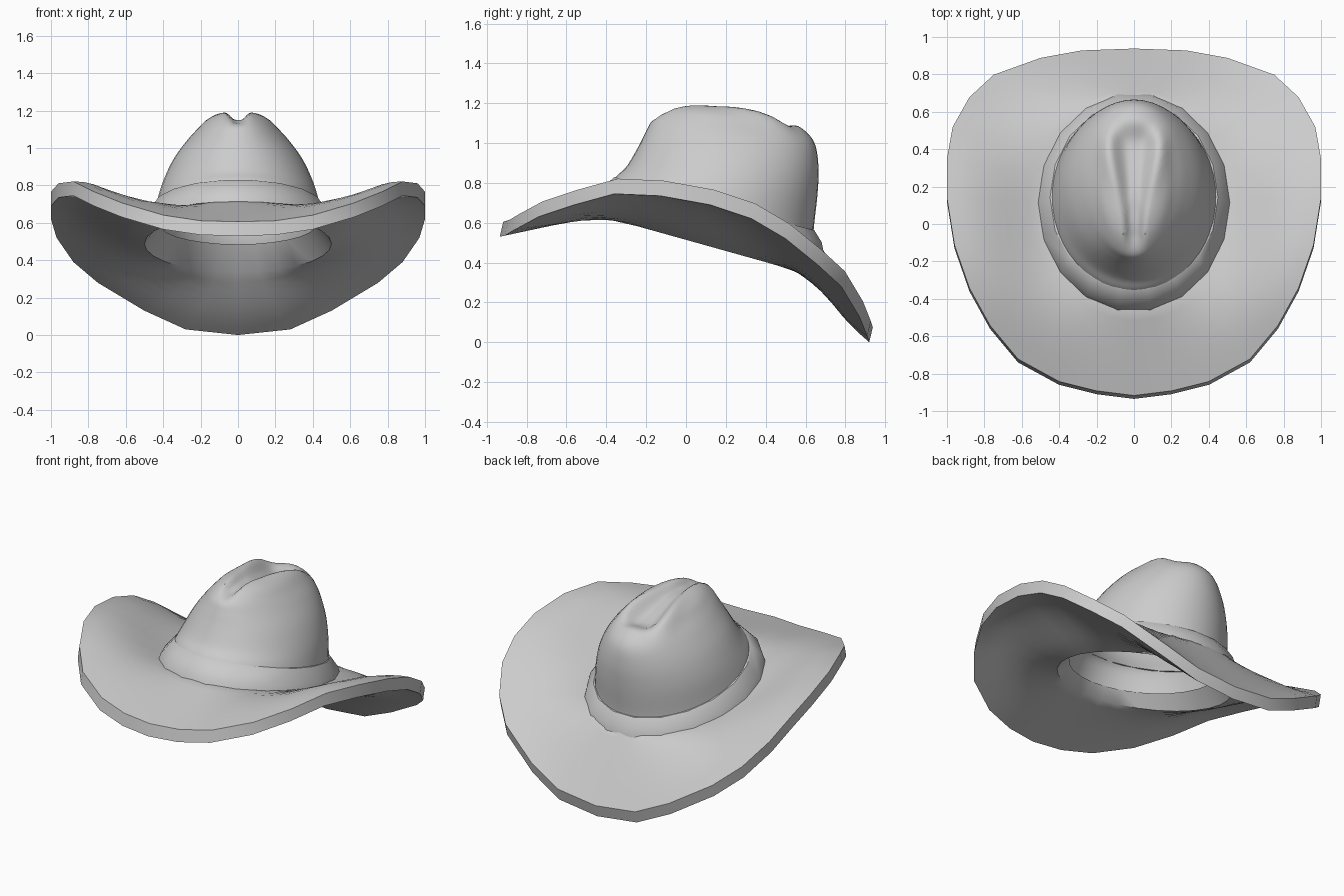
import bpy, bmesh, math
from mathutils import Vector

if "Cube" in bpy.data.objects:
    bpy.data.objects.remove(bpy.data.objects["Cube"], do_unlink=True)

felt = bpy.data.materials.new("grey felt")
felt.use_nodes = True
felt.diffuse_color = (0.6, 0.6, 0.6, 1)
felt.node_tree.nodes["Principled BSDF"].inputs["Base Color"].default_value = (0.6, 0.6, 0.6, 1)


def loft(name, rings, cap=False, wrap=False, sharp=40):
    """Skin a list of closed rings into one object."""
    bm = bmesh.new()
    loops = [[bm.verts.new(p) for p in ring] for ring in rings]
    pairs = list(zip(loops, loops[1:]))
    if wrap:
        pairs.append((loops[-1], loops[0]))
    for a, b in pairs:
        for i in range(len(a)):
            j = (i + 1) % len(a)
            bm.faces.new((a[i], a[j], b[j], b[i]))
    if cap:
        bm.faces.new(loops[-1])
    bmesh.ops.recalc_face_normals(bm, faces=bm.faces)
    mesh = bpy.data.meshes.new(name)
    bm.to_mesh(mesh)
    bm.free()
    mesh.materials.append(felt)
    obj = bpy.data.objects.new(name, mesh)
    bpy.context.collection.objects.link(obj)
    bpy.ops.object.select_all(action="DESELECT")
    obj.select_set(True)
    bpy.context.view_layer.objects.active = obj
    bpy.ops.object.shade_smooth_by_angle(angle=math.radians(sharp))
    return obj


def oval(front, back, half, z_front, z_back, sides, turn=0.0):
    """Tilted oval ring, starting at the front."""
    ring = []
    for i in range(sides):
        a = 2 * math.pi * (i + turn) / sides
        k = (1 - math.cos(a)) / 2
        ring.append(Vector((half * math.sin(a), front + (back - front) * k,
                            z_front + (z_back - z_front) * k)))
    return ring


def smooth(lo, hi, v):
    t = min(1, max(0, (v - lo) / (hi - lo)))
    return t * t * (3 - 2 * t)


# Crown: front y, back y, half width, front z, back z for each level
levels = [(-.42, .65, .46, .70, .46), (-.36, .64, .44, .82, .55),
          (-.30, .66, .405, .88, .74), (-.24, .665, .35, .98, .88),
          (-.20, .645, .28, 1.06, 1.0), (-.165, .58, .22, 1.12, 1.075),
          (-.09, .48, .168, 1.17, 1.125), (.0, .32, .10, 1.193, 1.17),
          (.10, .16, .015, 1.195, 1.193)]


def between(k, t):
    """Catmull-Rom blend of two neighbouring levels."""
    p = [levels[min(max(k + d, 0), len(levels) - 1)] for d in (-1, 0, 1, 2)]
    return [b + .5 * t * (c - a + t * (2*a - 5*b + 4*c - d + t * (3*(b - c) + d - a)))
            for a, b, c, d in zip(*p)]


def dent(p):
    """Teardrop crease, narrow at the front, wide and ridged at the back."""
    if p.z > .9:
        width = .06 + .09 * smooth(-.1, .5, p.y)
        across = 1 - smooth(.2, 1, abs(p.x) / width)
        along = smooth(-.2, -.05, p.y) * (1 - smooth(.42, .58, p.y))
        ridge = math.exp(-((abs(p.x) - width) / .05) ** 2)
        p.z -= (.045 + .025 * smooth(.1, .4, p.y)) * across * along
        p.z += .025 * ridge * smooth(.1, .4, p.y) * along
    return p


steps = 5
rows = [between(k, s / steps) for k in range(len(levels) - 1) for s in range(steps)]
rows.append(levels[-1])
crown = loft("crown", [[dent(p) for p in oval(*r, 48)] for r in rows], cap=True)
shell = crown.modifiers.new("felt thickness", "SOLIDIFY")
shell.thickness = .02
shell.offset = -1

# Band around the foot of the crown
loft("band", [oval(-.475, .70, .52, .69, .45, 18, .5),
              oval(-.455, .69, .505, .75, .50, 18, .5),
              oval(-.37, .652, .449, .83, .56, 18, .5),
              oval(-.32, .61, .41, .835, .565, 18, .5)])

# Brim: lower edge of the rim from front to back, one side, then mirrored
half_rim = [(0, -.935, .53), (.2, -.91, .535), (.4, -.86, .565), (.62, -.74, .63),
            (.77, -.56, .69), (.88, -.36, .745), (.96, -.13, .735), (1, .12, .69),
            (1, .33, .62), (.97, .5, .52), (.88, .66, .39), (.75, .78, .28),
            (.5, .87, .13), (.28, .91, .03), (0, .92, 0)]
rim_low = [Vector(p) for p in half_rim]
rim_low += [Vector((-x, y, z)) for x, y, z in half_rim[-2:0:-1]]
rim_top = [p + Vector((0, .018, .076)) for p in rim_low]
ledge = oval(-.39, .58, .42, .70, .485, len(rim_low))
foot = oval(-.46, .68, .50, .715, .475, len(rim_low))
lip = oval(-.45, .64, .50, .64, .335, len(rim_low))


def blend(inner, outer, s, sag):
    """Ring part way across the brim: sides rise and roll over."""
    ring = []
    for a, b in zip(inner, outer):
        p = a.lerp(b, s)
        side = smooth(.3, .8, abs(b.x))
        p.z += (b.z - a.z) * .6 * side * (smooth(0, .95, s) - s)
        p.z += .02 * side * (1 - smooth(.2, .6, b.y)) * math.sin(math.pi * s)
        p.z -= sag * smooth(.6, .9, b.y) * math.sin(math.pi * s)
        ring.append(p)
    return ring


cuts = [i / 8 for i in range(9)]
loft("brim", [ledge] + [blend(foot, rim_top, s, 0) for s in cuts]
     + [blend(lip, rim_low, s, .03) for s in reversed(cuts)], wrap=True)
